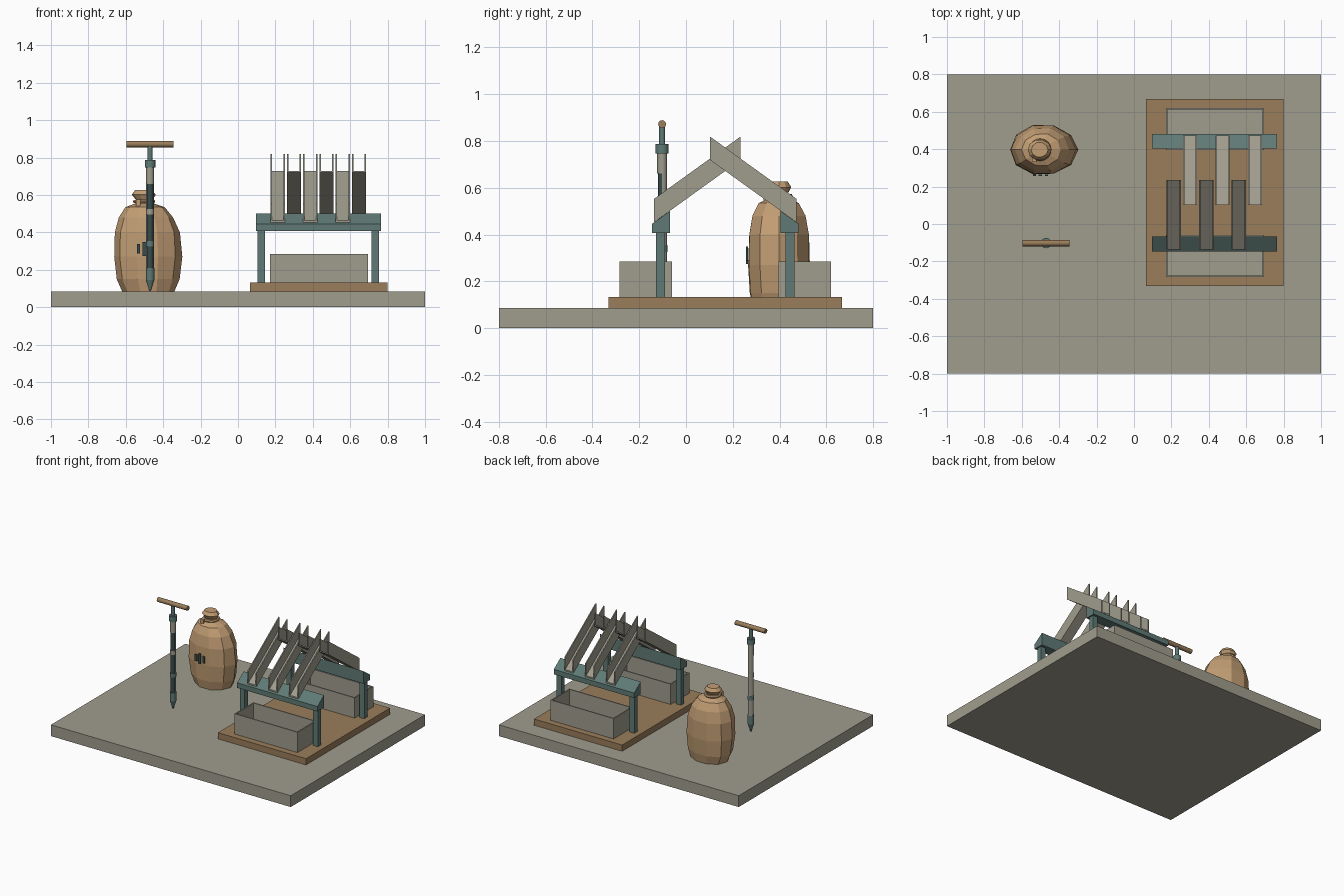
import bpy, bmesh
from math import sin, cos, pi, radians
from mathutils import Vector

cube = bpy.data.objects.get("Cube")
if cube:
    bpy.data.objects.remove(cube, do_unlink=True)


def material(name, rgb):
    m = bpy.data.materials.new(name)
    m.use_nodes = True
    m.diffuse_color = (*rgb, 1)
    m.node_tree.nodes["Principled BSDF"].inputs["Base Color"].default_value = (*rgb, 1)
    return m


GREY = material("warm grey metal", (0.35, 0.335, 0.27))
TEAL = material("teal steel", (0.115, 0.195, 0.18))
WOOD = material("brown wood", (0.32, 0.205, 0.105))
CLOTH = material("tan sackcloth", (0.54, 0.34, 0.175))
DARK = material("dark slate", (0.04, 0.07, 0.07))


def finish(name, bm, mat, smooth=False):
    bmesh.ops.recalc_face_normals(bm, faces=bm.faces)
    me = bpy.data.meshes.new(name)
    bm.to_mesh(me)
    bm.free()
    me.materials.append(mat)
    ob = bpy.data.objects.new(name, me)
    bpy.context.collection.objects.link(ob)
    if smooth:
        bpy.ops.object.select_all(action='DESELECT')
        ob.select_set(True)
        bpy.context.view_layer.objects.active = ob
        bpy.ops.object.shade_smooth_by_angle(angle=radians(40))
    return ob


def box(name, mat, x, y, z, hollow=0.0):
    """Box from (low, high) pairs; hollow is the wall thickness of an open tray."""
    bm = bmesh.new()
    bmesh.ops.create_cube(bm, size=1)
    for v in bm.verts:
        v.co = [p[0] if c < 0 else p[1] for c, p in zip(v.co, (x, y, z))]
    if hollow:
        top = max(bm.faces, key=lambda f: f.calc_center_median().z)
        bmesh.ops.inset_region(bm, faces=[top], thickness=hollow)
        rim = bmesh.ops.extrude_discrete_faces(bm, faces=[top])["faces"][0]
        bmesh.ops.translate(bm, verts=rim.verts, vec=(0, 0, z[0] - z[1] + hollow))
    return finish(name, bm, mat)


def prism(name, mat, points, place, lo, hi, smooth=False):
    """Extrude a 2D outline from lo to hi; place turns (a, b, depth) into xyz."""
    bm = bmesh.new()
    rings = [[bm.verts.new(place(a, b, d)) for a, b in points] for d in (lo, hi)]
    loft(bm, rings)
    return finish(name, bm, mat, smooth)


def loft(bm, rings):
    n = len(rings[0])
    for r, s in zip(rings, rings[1:]):
        for i in range(n):
            j = (i + 1) % n
            bm.faces.new((r[i], r[j], s[j], s[i]))
    bm.faces.new(rings[0])
    bm.faces.new(rings[-1])


def rod(name, mat, centre, r1, r2, length, axis='Z', sides=16):
    bm = bmesh.new()
    bmesh.ops.create_cone(bm, cap_ends=True, segments=sides, radius1=r1, radius2=r2, depth=length)
    for v in bm.verts:
        p = v.co if axis == 'Z' else Vector((v.co.z, v.co.x, v.co.y))
        v.co = p + Vector(centre)
    return finish(name, bm, mat, True)


# Ground slab and splitter board
box("ground_slab", GREY, (-1, 1), (-0.8, 0.8), (0, 0.085))
box("splitter_board", WOOD, (0.065, 0.8), (-0.332, 0.668), (0.085, 0.132))

# Splitter: both sides share one layout, mirrored about the board's middle
MID = 0.168
SLOPE = 0.72
for side, sign in (("front", 1), ("rear", -1)):
    def across(y):
        return MID + sign * (y - MID)

    def place(y, z, x):
        return (x, across(y), z)

    def span(a, b):
        return tuple(sorted((across(a), across(b))))

    box(side + "_bin", GREY, (0.17, 0.695), span(-0.284, -0.06), (0.132, 0.285), 0.012)
    for end, x in (("right", 0.105), ("left", 0.715)):
        box(f"{side}_{end}_post", TEAL, (x, x + 0.04), span(-0.128, -0.09), (0.132, 0.41))
    prism(side + "_rail", TEAL,
          [(-0.146, 0.407), (-0.146, 0.445), (-0.068, 0.501), (-0.068, 0.407)],
          place, 0.095, 0.765)

    # Alternating sloped chutes with upright side walls
    low, high = -0.136, 0.234
    rise = SLOPE * (high - low)

    def strip(height):
        return [(low, 0.453), (high, 0.453 + rise),
                (high, 0.453 + rise + height), (low, 0.453 + height)]

    for k in range(3):
        x = 0.174 + 0.174 * k + (0.087 if side == "rear" else 0)
        w, t = 0.076, 0.008
        prism(f"{side}_chute_floor_{k + 1}", GREY, strip(0.01), place, x, x + w)
        for wall, wx in (("right", x), ("left", x + w - t)):
            prism(f"{side}_chute_{wall}_wall_{k + 1}", GREY, strip(0.1), place, wx, wx + t)

# Soil probe: half-open tube with a dark core, bands, collars, tip and handle
PX, PY = -0.47, -0.102


def probe_rod(name, mat, z0, z1, r0, r1=None):
    rod(name, mat, (PX, PY, (z0 + z1) / 2), r0, r0 if r1 is None else r1, z1 - z0)


half_circle = [(PX + 0.021 * cos(pi * i / 8), PY + 0.021 * sin(pi * i / 8)) for i in range(9)]
prism("probe_tube_back", GREY, half_circle, lambda a, b, d: (a, b, d), 0.2, 0.66, True)
probe_rod("probe_core", DARK, 0.2, 0.66, 0.017)
probe_rod("probe_upper_tube", GREY, 0.66, 0.75, 0.021)
probe_rod("probe_upper_band", GREY, 0.495, 0.525, 0.021)
probe_rod("probe_lower_band", TEAL, 0.325, 0.355, 0.022)
probe_rod("probe_lower_collar", TEAL, 0.145, 0.21, 0.023)
probe_rod("probe_tip", TEAL, 0.086, 0.145, 0.004, 0.023)
probe_rod("probe_top_collar", TEAL, 0.746, 0.787, 0.028)
probe_rod("probe_stem", TEAL, 0.787, 0.865, 0.013)
rod("probe_handle", WOOD, (PX, PY, 0.872), 0.017, 0.017, 0.25, 'X', 12)

# Sack: faceted rings of (height, half width, half depth, x centre)
SY = 0.397
rings = [(0.085, 0.14, 0.115, -0.48), (0.15, 0.168, 0.128, -0.483), (0.27, 0.182, 0.137, -0.483),
         (0.4, 0.174, 0.134, -0.485), (0.48, 0.145, 0.118, -0.49), (0.535, 0.105, 0.088, -0.495),
         (0.555, 0.048, 0.043, -0.5), (0.575, 0.045, 0.04, -0.502), (0.602, 0.064, 0.055, -0.505),
         (0.626, 0.045, 0.04, -0.505)]
bm = bmesh.new()
SIDES = 10
loops = []
for k, (z, rx, ry, cx) in enumerate(rings):
    loop = []
    for i in range(SIDES):
        a = 2 * pi * i / SIDES
        wobble = 1 + 0.02 * sin(3 * a + k)
        loop.append(bm.verts.new((cx + rx * wobble * cos(a), SY + ry * wobble * sin(a), z)))
    loops.append(loop)
loft(bm, loops)
finish("sack", bm, CLOTH)

# Neck tie and knot
bpy.ops.mesh.primitive_torus_add(major_segments=16, minor_segments=6, major_radius=0.05,
                                 minor_radius=0.01, location=(-0.502, SY, 0.565))
tie = bpy.context.object
tie.name = "sack_tie"
tie.data.materials.append(CLOTH)
box("sack_knot", CLOTH, (-0.545, -0.52), (SY - 0.065, SY - 0.04), (0.535, 0.575))

# Painted marks on the front of the sack
for k, (x, h) in enumerate(((-0.532, 0.05), (-0.502, 0.075), (-0.468, 0.05))):
    box(f"sack_mark_{k + 1}", DARK, (x - 0.009, x + 0.009), (0.256, 0.265),
        (0.312 - h / 2, 0.312 + h / 2))
